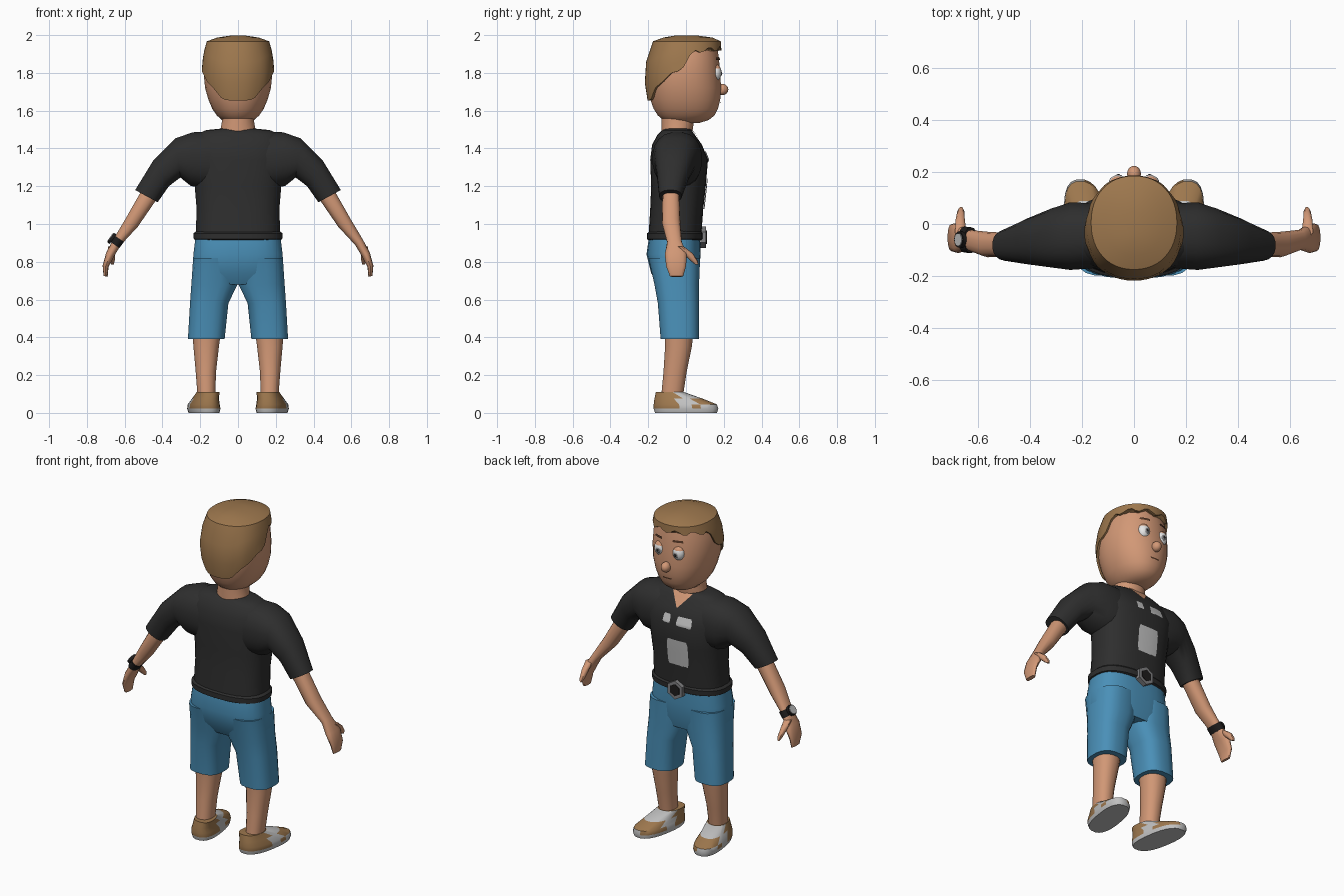
import bpy, bmesh, math
from mathutils import Vector


def material(name, r, g, b):
    m = bpy.data.materials.new(name)
    lin = [((c / 255 + 0.055) / 1.055) ** 2.4 for c in (r, g, b)]
    m.diffuse_color = (*lin, 1)
    return m


SKIN = material("skin", 210, 152, 118)
HAIR = material("hair brown", 158, 120, 78)
SHIRT = material("shirt black", 46, 46, 46)
SHORTS = material("shorts blue", 74, 144, 184)
GRAY = material("light gray", 192, 192, 192)
STEEL = material("steel gray", 128, 128, 130)
WHITE = material("eye white", 235, 235, 235)
DARK = material("dark", 30, 28, 28)
BROW = material("dark brown", 88, 58, 40)


def finish(bm, name, mats):
    bmesh.ops.recalc_face_normals(bm, faces=bm.faces)
    me = bpy.data.meshes.new(name)
    bm.to_mesh(me)
    bm.free()
    for m in mats:
        me.materials.append(m)
    ob = bpy.data.objects.new(name, me)
    bpy.context.collection.objects.link(ob)
    return ob


def skin_rings(name, rings, mats, rule=None):
    """Join rings of points into a closed tube; rule picks a material per face centre."""
    bm = bmesh.new()
    vs = [[bm.verts.new(p) for p in r] for r in rings]
    n = len(vs[0])
    for a, b in zip(vs, vs[1:]):
        for i in range(n):
            bm.faces.new((a[i], a[(i + 1) % n], b[(i + 1) % n], b[i]))
    bm.faces.new(vs[0])
    bm.faces.new(vs[-1])
    if rule:
        for f in bm.faces:
            f.material_index = rule(f.calc_center_median())
    return finish(bm, name, mats)


def sp(v, p):
    return math.copysign(abs(v) ** p, v)


def ring(sec, n, p, s=1):
    """Rounded ring through (x, z) outer, (x, z) inner, with back and front y."""
    xa, za, xb, zb, y0, y1 = sec
    pts = []
    for i in range(n):
        t = 2 * math.pi * (i + 0.5) / n
        c, d = sp(math.cos(t), p), sp(math.sin(t), p)
        pts.append((s * ((xa + xb) / 2 + c * (xa - xb) / 2), (y0 + y1) / 2 + d * (y1 - y0) / 2,
                    (za + zb) / 2 + c * (za - zb) / 2))
    return pts


def tube(name, secs, mats, n=16, p=0.9, s=1, rule=None):
    return skin_rings(name, [ring(q, n, p, s) for q in secs], mats, rule)


def stack(name, table, mats, n=28, p=0.9):
    """Tube from rows of height, half width, back y, front y."""
    return tube(name, [(h, z, -h, z, a, b) for z, h, a, b in table], mats, n, p)


def span(table, z):
    for a, b in zip(table, table[1:]):
        if z <= b[0]:
            t = max(0, (z - a[0]) / (b[0] - a[0]))
            return [u + (v - u) * t for u, v in zip(a, b)]
    return list(table[-1])


def patch(name, mat, table, p, x, z0, z1, w0, w1, out=0.006, cut=0.0):
    """Thin plate that follows the front of a stacked part."""
    bm = bmesh.new()
    rows = []
    N = 6
    for j in range(N + 1):
        z = z0 + (z1 - z0) * j / N
        _, h, a, b = span(table, z)
        w = w0 + (w1 - w0) * j / N - (cut if j in (0, N) else 0)
        row = []
        for i in range(N + 1):
            px = x + w * (i / N - 0.5)
            y = (a + b) / 2 + (b - a) / 2 * (1 - (abs(px) / h) ** (2 / p)) ** (p / 2)
            row.append(bm.verts.new((px, y + out, z)))
        rows.append(row)
    for a, b in zip(rows, rows[1:]):
        for i in range(N):
            bm.faces.new((a[i], a[i + 1], b[i + 1], b[i]))
    return finish(bm, name, [mat])


def ball(name, mats, loc, size, rule=None):
    bm = bmesh.new()
    bmesh.ops.create_uvsphere(bm, u_segments=16, v_segments=12, radius=1)
    for f in bm.faces:
        if rule:
            f.material_index = rule(f.calc_center_median())
    for v in bm.verts:
        v.co = Vector([c * k + o for c, k, o in zip(v.co, size, loc)])
    return finish(bm, name, mats)


def disc(name, mat, loc, axis, r, depth, n):
    bm = bmesh.new()
    bmesh.ops.create_cone(bm, cap_ends=True, segments=n, radius1=r, radius2=r, depth=depth)
    rot = Vector(axis).to_track_quat('Z', 'Y')
    for v in bm.verts:
        v.co = rot @ v.co + Vector(loc)
    return finish(bm, name, [mat])


# Shirt body, rolled hem and printed patches
TORSO = [(0.92, 0.225, -0.2, 0.08), (1.08, 0.22, -0.19, 0.092), (1.2, 0.23, -0.185, 0.105),
         (1.34, 0.25, -0.19, 0.117), (1.42, 0.25, -0.18, 0.085), (1.475, 0.215, -0.15, 0.045),
         (1.497, 0.17, -0.125, 0.03), (1.505, 0.09, -0.11, 0.02)]
stack("shirt_body", TORSO, [SHIRT], 32, 0.8)
stack("shirt_hem", [(0.912, 0.215, -0.195, 0.075), (0.92, 0.235, -0.208, 0.088),
                    (0.95, 0.237, -0.208, 0.09), (0.963, 0.222, -0.19, 0.08)], [SHIRT], 32, 0.8)
patch("shirt_print_large", GRAY, TORSO, 0.8, -0.015, 1.08, 1.24, 0.14, 0.14, cut=0.015)
patch("shirt_print_small", GRAY, TORSO, 0.8, 0.05, 1.335, 1.385, 0.05, 0.045, cut=0.01)
patch("shirt_print_wide", GRAY, TORSO, 0.8, -0.065, 1.33, 1.385, 0.1, 0.09, cut=0.012)
patch("neck_opening", SKIN, TORSO, 0.8, 0, 1.425, 1.5, 0.006, 0.13)

# Belt buckle
disc("belt_buckle", STEEL, (0, 0.092, 0.93), (0, 1, 0), 0.056, 0.03, 6)
disc("buckle_center", DARK, (0, 0.094, 0.93), (0, 1, 0), 0.036, 0.032, 6)

# Shorts seat
stack("shorts_seat", [(0.68, 0.2, -0.15, 0.055), (0.74, 0.244, -0.185, 0.07),
                      (0.84, 0.237, -0.21, 0.078), (0.94, 0.225, -0.195, 0.075)], [SHORTS], 28, 0.75)


def shoe_rule(c):
    # sole, toe cap and side stripe
    if c.z < 0.024:
        return 1
    toe = c.y > 0.09 and c.z < 0.06 and abs(c.x) > 0.17
    stripe = -0.035 < c.y < 0.04 and c.z < 0.1
    return 1 if toe or stripe else 0


for side, s in (("right", 1), ("left", -1)):
    # Sleeve, arm and thumb
    tube(side + "_sleeve", [(0.14, 1.49, 0.14, 1.18, -0.17, 0.08), (0.24, 1.487, 0.25, 1.2, -0.178, 0.085),
                            (0.33, 1.455, 0.305, 1.245, -0.168, 0.06), (0.45, 1.335, 0.365, 1.2, -0.155, 0.02),
                            (0.545, 1.18, 0.425, 1.115, -0.142, -0.022)], [SHIRT], 20, 0.85, s)
    tube(side + "_arm", [(0.51, 1.18, 0.43, 1.13, -0.125, -0.035), (0.595, 1.03, 0.53, 0.985, -0.128, -0.03),
                         (0.66, 0.92, 0.62, 0.888, -0.1, -0.022), (0.698, 0.85, 0.655, 0.83, -0.112, 0.005),
                         (0.717, 0.78, 0.685, 0.772, -0.105, 0.0), (0.712, 0.725, 0.69, 0.72, -0.085, -0.015)],
         [SKIN], 14, 0.85, s)
    tube(side + "_thumb", [(0.69, 0.88, 0.645, 0.88, -0.045, -0.01), (0.687, 0.845, 0.65, 0.845, -0.02, 0.035),
                           (0.68, 0.805, 0.652, 0.805, 0.025, 0.062), (0.672, 0.785, 0.658, 0.785, 0.05, 0.066)],
         [SKIN], 10, 0.9, s)
    # Shorts leg and shin
    tube(side + "_shorts_leg", [(0.266, 0.39, 0.07, 0.39, -0.135, 0.07), (0.255, 0.58, 0.05, 0.58, -0.15, 0.07),
                                (0.248, 0.68, 0.002, 0.68, -0.168, 0.07), (0.238, 0.82, 0.0, 0.82, -0.2, 0.076)],
         [SHORTS], 20, 0.75, s)
    tube(side + "_shin", [(0.242, 0.42, 0.09, 0.42, -0.115, 0.04), (0.237, 0.35, 0.1, 0.35, -0.112, 0.032),
                          (0.225, 0.22, 0.115, 0.22, -0.12, 0.005), (0.215, 0.09, 0.12, 0.09, -0.132, -0.015)],
         [SKIN], 16, 0.9, s)
    # Shoe, with toes turned outward
    shoe = tube(side + "_shoe", [(0.255, 0, 0.105, 0, -0.165, 0.165), (0.262, 0.022, 0.1, 0.022, -0.172, 0.172),
                                 (0.26, 0.045, 0.104, 0.045, -0.172, 0.165), (0.245, 0.075, 0.112, 0.075, -0.168, 0.09),
                                 (0.23, 0.11, 0.112, 0.11, -0.16, -0.01)], [HAIR, GRAY], 24, 0.8, s, shoe_rule)
    for v in shoe.data.vertices:
        v.co.x += s * 0.15 * v.co.y
    # Eye with upper lid, iris and pupil
    ball(side + "_eye", [WHITE, SKIN], (s * 0.062, 0.158, 1.802), (0.036, 0.03, 0.044),
         lambda c: 1 if c.z > 0.55 else 0)
    ball(side + "_iris", [STEEL], (s * 0.06, 0.182, 1.797), (0.016, 0.008, 0.018))
    ball(side + "_pupil", [DARK], (s * 0.06, 0.187, 1.797), (0.008, 0.005, 0.009))

# Wristwatch
tube("watch_band", [(0.652, 0.938, 0.603, 0.905, -0.112, -0.012), (0.675, 0.905, 0.628, 0.872, -0.11, -0.01)],
     [DARK], 14, 0.85, -1)
disc("watch_case", DARK, (-0.668, -0.06, 0.924), (-0.8, 0, 0.55), 0.031, 0.016, 14)
disc("watch_dial", GRAY, (-0.671, -0.06, 0.926), (-0.8, 0, 0.55), 0.025, 0.016, 14)

# Neck and head
stack("neck", [(1.45, 0.1, -0.13, 0.03), (1.51, 0.092, -0.13, 0.038), (1.56, 0.083, -0.13, 0.045),
               (1.61, 0.085, -0.13, 0.04)], [SKIN], 20, 0.95)
HEAD = [(1.535, 0.055, -0.09, 0.07), (1.55, 0.085, -0.12, 0.12), (1.575, 0.113, -0.15, 0.152),
        (1.61, 0.137, -0.172, 0.17), (1.66, 0.158, -0.19, 0.182), (1.72, 0.175, -0.203, 0.187),
        (1.8, 0.183, -0.208, 0.181), (1.88, 0.176, -0.195, 0.175), (1.94, 0.155, -0.16, 0.165),
        (1.965, 0.1, -0.11, 0.11)]
stack("head", HEAD, [SKIN], 32, 0.92)
ball("nose", [SKIN], (0, 0.192, 1.712), (0.027, 0.032, 0.03))
patch("mouth", BROW, HEAD, 0.92, 0, 1.637, 1.645, 0.05, 0.065, 0.004)
for side, x in (("right", 0.064), ("left", -0.064)):
    patch(side + "_eyebrow", BROW, HEAD, 0.92, x, 1.868, 1.881, 0.06, 0.054, 0.006)

# Hair shell, with a lower edge that follows the hairline
HAIRS = [(1.6, 0.15, -0.19, 0.18), (1.66, 0.165, -0.205, 0.19), (1.72, 0.184, -0.216, 0.195),
         (1.8, 0.193, -0.222, 0.193), (1.9, 0.184, -0.203, 0.188), (1.967, 0.165, -0.175, 0.185),
         (1.987, 0.11, -0.12, 0.14), (1.999, 0.03, -0.05, 0.05)]
EDGE = [(-0.23, 1.65), (-0.2, 1.66), (-0.17, 1.72), (-0.13, 1.75), (-0.08, 1.8), (-0.03, 1.81),
        (0.0, 1.85), (0.025, 1.915), (0.2, 1.93)]


def hair_point(t, z, k=1.0):
    _, h, a, b = span(HAIRS, z)
    return (k * h * sp(math.cos(t), 0.92), (a + b) / 2 + k * (b - a) / 2 * sp(math.sin(t), 0.92), z)


angles = [2 * math.pi * i / 48 for i in range(48)]
edge = []
for t in angles:
    z = span(EDGE, hair_point(t, 1.8)[1])[1]
    edge.append(z + (0.012 * math.sin(11 * t) if math.sin(t) > 0.2 else 0))
rows = [[hair_point(t, z, 0.92) for t, z in zip(angles, edge)]]
for k in (0, 0.3, 0.65, 1):
    rows.append([hair_point(t, z + (1.967 - z) * k) for t, z in zip(angles, edge)])
for z in (1.987, 1.999):
    rows.append([hair_point(t, z) for t in angles])
skin_rings("hair", rows, [HAIR])

# Smooth shading with sharp edges kept
for ob in bpy.context.collection.objects:
    ob.select_set(True)
    bpy.context.view_layer.objects.active = ob
bpy.ops.object.shade_smooth_by_angle(angle=math.radians(40))
